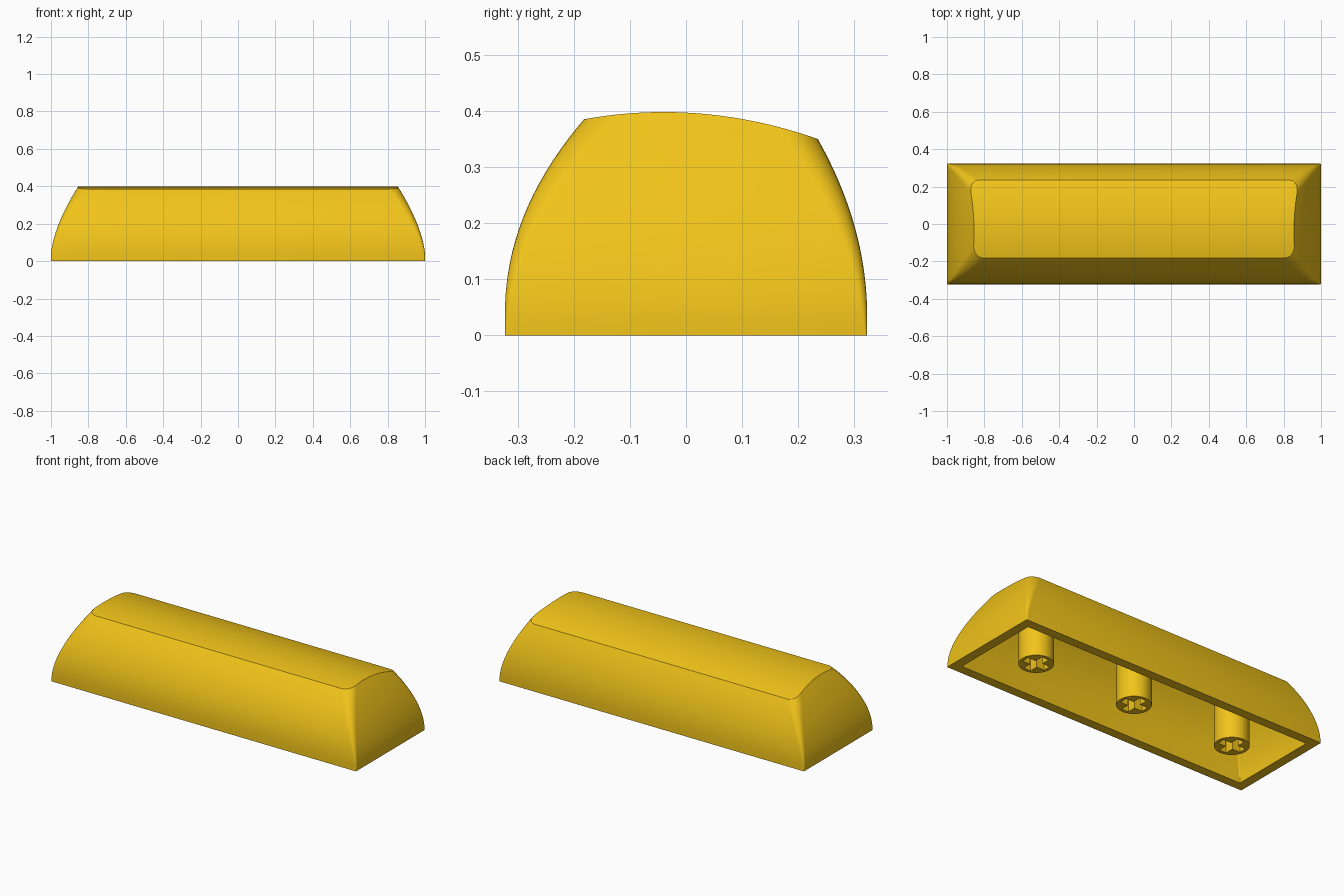
import bpy, bmesh, math

if "Cube" in bpy.data.objects:
    bpy.data.objects.remove(bpy.data.objects["Cube"])

WALL = 0.055
mat = bpy.data.materials.new("yellow_plastic")
mat.diffuse_color = (0.88, 0.55, 0.01, 1)
mat.use_nodes = True
mat.node_tree.nodes["Principled BSDF"].inputs["Base Color"].default_value = mat.diffuse_color


def make_object(name, bm):
    bmesh.ops.recalc_face_normals(bm, faces=bm.faces)
    mesh = bpy.data.meshes.new(name)
    bm.to_mesh(mesh)
    bm.free()
    mesh.materials.append(mat)
    ob = bpy.data.objects.new(name, mesh)
    bpy.context.collection.objects.link(ob)
    return ob


def boolean(ob, cutter, operation):
    mod = ob.modifiers.new("cut", 'BOOLEAN')
    mod.object, mod.operation, mod.solver = cutter, operation, 'EXACT'
    bpy.context.view_layer.objects.active = ob
    bpy.ops.object.modifier_apply(modifier=mod.name)
    bpy.data.objects.remove(cutter)


def ring(z, inset, radius):
    # rounded rectangle whose sides curve inwards with height
    h = max(0, z - 0.03)
    x1 = 1 - 0.717 * h ** 1.6 - inset
    y0 = -0.323 + 1.307 * h ** 2.15 + inset
    y1 = 0.323 - 0.91 * h ** 2.05 - inset
    pts = []
    for i, (cx, cy) in enumerate([(x1, y1), (-x1, y1), (-x1, y0), (x1, y0)]):
        cx -= math.copysign(radius, cx)
        cy -= math.copysign(radius, cy)
        for k in range(7):
            a = (i + k / 6) * math.pi / 2
            pts.append((cx + radius * math.cos(a), cy + radius * math.sin(a), z))
    return pts


def sides(name, inset, z_start, r_low, r_high):
    bm = bmesh.new()
    levels = [z_start] + [0.03 + 0.4 * i / 20 for i in range(21)]
    rings = [[bm.verts.new(p) for p in
              ring(z, inset, r_low + (r_high - r_low) * max(0, z) / 0.4)] for z in levels]
    for a, b in zip(rings, rings[1:]):
        for i in range(len(a)):
            j = (i + 1) % len(a)
            bm.faces.new((a[i], a[j], b[j], b[i]))
    bm.faces.new(rings[0])
    bm.faces.new(rings[-1])
    return make_object(name, bm)


def crown(name, drop):
    # arched top profile extruded along the length
    bm = bmesh.new()
    ys = [-0.4 + 0.8 * i / 40 for i in range(41)]
    prof = [(y, 0.398 - drop - 0.635 * (y + 0.04) ** 2) for y in ys]
    prof += [(0.4, -0.2), (-0.4, -0.2)]
    face = bm.faces.new([bm.verts.new((-1.2, y, z)) for y, z in prof])
    ext = bmesh.ops.extrude_face_region(bm, geom=[face])
    verts = [g for g in ext["geom"] if isinstance(g, bmesh.types.BMVert)]
    bmesh.ops.translate(bm, verts=verts, vec=(2.4, 0, 0))
    return make_object(name, bm)


def box(name, x, size):
    bm = bmesh.new()
    bmesh.ops.create_cube(bm, size=1)
    bmesh.ops.scale(bm, verts=bm.verts, vec=size)
    bmesh.ops.translate(bm, verts=bm.verts, vec=(x, 0, 0))
    return make_object(name, bm)


def smooth(ob):
    bpy.ops.object.select_all(action='DESELECT')
    ob.select_set(True)
    bpy.context.view_layer.objects.active = ob
    bpy.ops.object.shade_smooth_by_angle(angle=math.radians(25))


# hollow shell
shell = sides("key_shell", 0, 0, 0.004, 0.06)
boolean(shell, crown("crown_outer", 0), 'INTERSECT')
cavity = sides("cavity", WALL, -0.05, 0.004, 0.01)
boolean(cavity, crown("crown_inner", WALL), 'INTERSECT')
boolean(shell, cavity, 'DIFFERENCE')
smooth(shell)

# three mounting stems with cross-shaped sockets
for name, x in (("left_stem", -0.52), ("middle_stem", 0), ("right_stem", 0.52)):
    x = math.copysign(0.665, x) if x else 0
    bm = bmesh.new()
    bmesh.ops.create_cone(bm, cap_ends=True, segments=48, radius1=0.093,
                          radius2=0.093, depth=0.36)
    bmesh.ops.translate(bm, verts=bm.verts, vec=(x, 0, 0.18))
    stem = make_object(name, bm)
    boolean(stem, box("slot_long", x, (0.146, 0.045, 0.28)), 'DIFFERENCE')
    boolean(stem, box("slot_cross", x, (0.045, 0.146, 0.28)), 'DIFFERENCE')
    smooth(stem)
